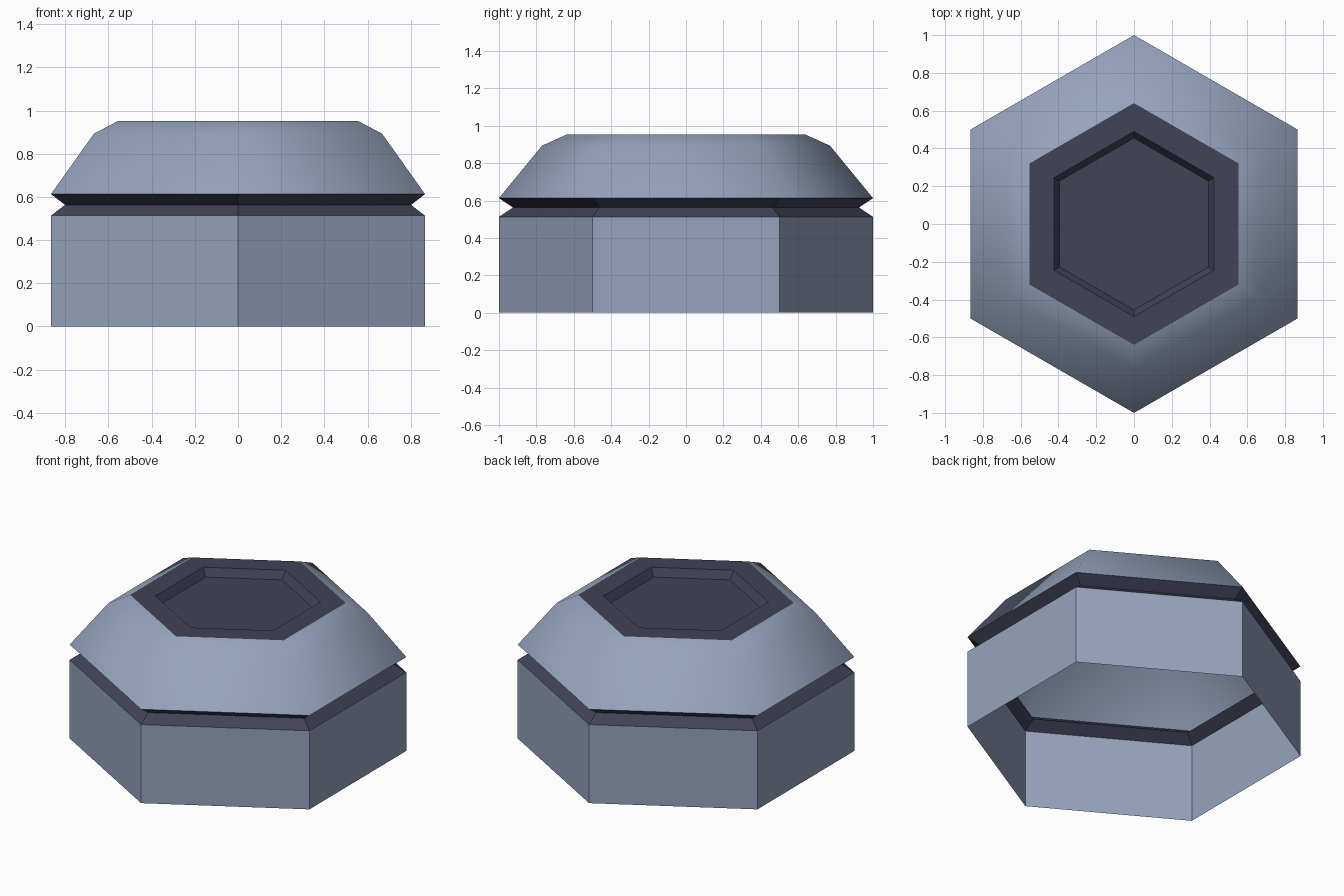
import bpy, bmesh, math

if "Cube" in bpy.data.objects:
    bpy.data.objects.remove(bpy.data.objects["Cube"])


def material(name, rgb):
    m = bpy.data.materials.new(name)
    m.diffuse_color = (*rgb, 1)
    m.use_nodes = True
    m.node_tree.nodes["Principled BSDF"].inputs["Base Color"].default_value = m.diffuse_color
    return m


steel = material("blue grey steel", (0.30, 0.37, 0.51))
navy = material("dark navy", (0.052, 0.056, 0.095))


def hex_shell(name, profile, mat, smooth=False, closed_top=False):
    """Sweep a (radius, z) profile around six sides, corners on the y axis."""
    bm = bmesh.new()
    rings = [[bm.verts.new((r * math.cos(math.radians(60 * i + 30)),
                            r * math.sin(math.radians(60 * i + 30)), z))
              for i in range(6)] for r, z in profile]
    for low, high in zip(rings, rings[1:]):
        for i in range(6):
            j = (i + 1) % 6
            bm.faces.new((low[i], low[j], high[j], high[i]))
    if closed_top:
        bm.faces.new(rings[-1])
    for f in bm.faces:
        f.smooth = smooth
    mesh = bpy.data.meshes.new(name)
    bm.to_mesh(mesh)
    bm.free()
    mesh.materials.append(mat)
    ob = bpy.data.objects.new(name, mesh)
    bpy.context.collection.objects.link(ob)
    return ob


# Straight base wall, open underneath
hex_shell("base_wall", [(1, 0), (1, 0.513)], steel)
# V-shaped groove between base and cap
hex_shell("groove", [(1, 0.513), (0.925, 0.563), (1, 0.613)], navy)
# Sloping, softly shaded cap
hex_shell("cap", [(1, 0.613), (0.77, 0.893), (0.64, 0.952)], steel, smooth=True)
# Flat top plate with a shallow sunken panel
hex_shell("top_panel", [(0.64, 0.952), (0.49, 0.952), (0.455, 0.902)], navy,
          closed_top=True)
